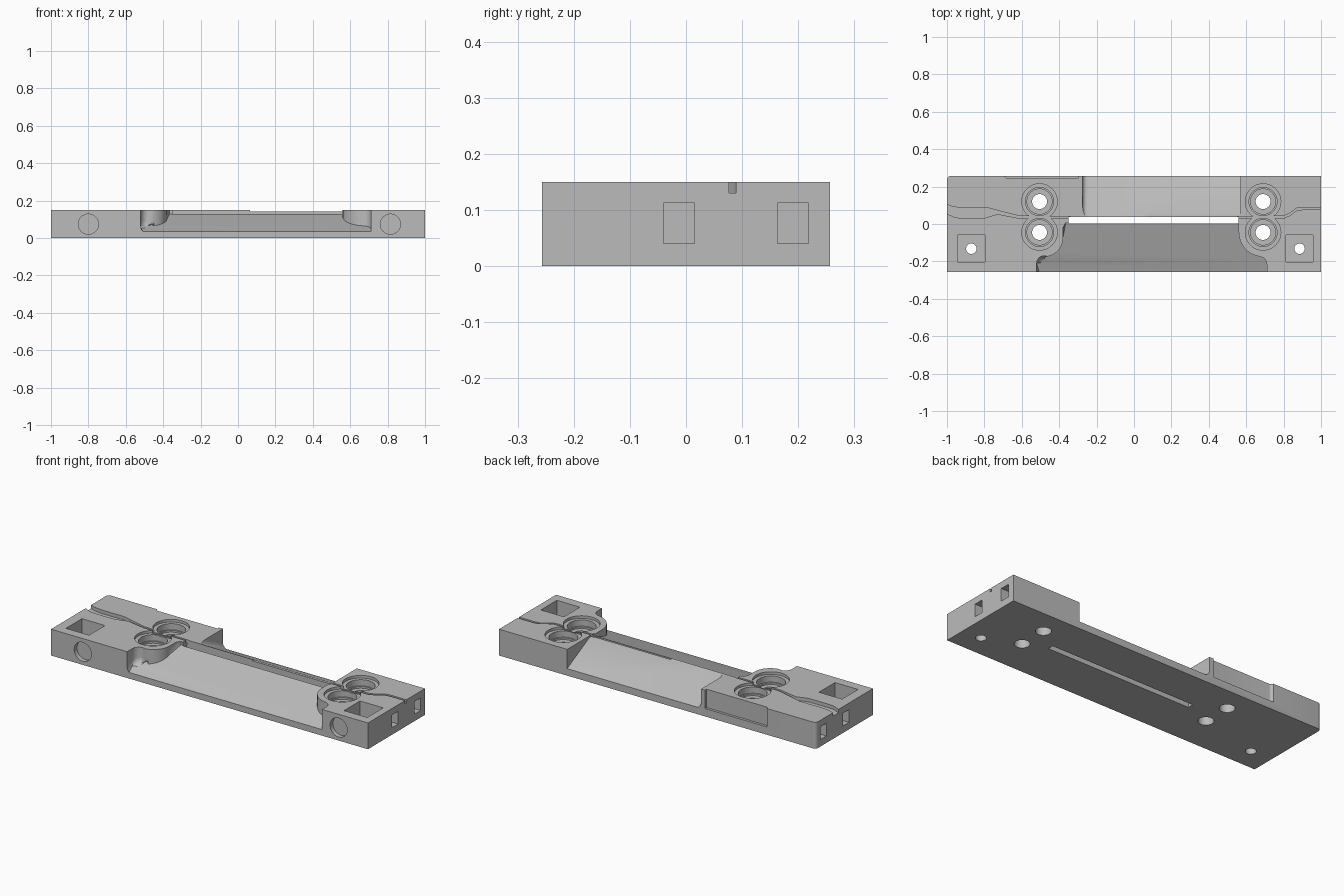
import bpy, bmesh
from math import cos, sin, pi, radians

cube = bpy.data.objects.get("Cube")
if cube:
    bpy.data.objects.remove(cube, do_unlink=True)

grey = bpy.data.materials.new("plain grey")
grey.use_nodes = True
colour = (0.5, 0.5, 0.5, 1)
grey.diffuse_color = colour
grey.node_tree.nodes["Principled BSDF"].inputs["Base Color"].default_value = colour

TOP, BACK, FRONT = 0.15, 0.257, -0.257
OVER = 0.2  # height cutters rise to, above the top face


def prism(name, outline, low, high, round_if=None):
    """Upright prism; low may be a height or a function of y."""
    floor = low if callable(low) else (lambda y: low)
    bm = bmesh.new()
    bottom = [bm.verts.new((x, y, floor(y))) for x, y in outline]
    top = [bm.verts.new((x, y, high)) for x, y in outline]
    base = bm.faces.new(bottom)
    bm.faces.new(top)
    for i in range(len(outline)):
        j = (i + 1) % len(outline)
        bm.faces.new((bottom[i], bottom[j], top[j], top[i]))
    if round_if:
        edges = [e for e in base.edges if all(round_if(v.co) for v in e.verts)]
        bmesh.ops.bevel(bm, geom=edges, offset=0.028, segments=5,
                        profile=0.5, affect='EDGES')
    bmesh.ops.recalc_face_normals(bm, faces=bm.faces)
    mesh = bpy.data.meshes.new(name)
    bm.to_mesh(mesh)
    bm.free()
    mesh.materials.append(grey)
    obj = bpy.data.objects.new(name, mesh)
    bpy.context.collection.objects.link(obj)
    return obj


def rect(x0, x1, y0, y1):
    return [(x0, y0), (x1, y0), (x1, y1), (x0, y1)]


def arc(cx, cy, r, start, end, n=10):
    angles = [radians(start + (end - start) * i / n) for i in range(n + 1)]
    return [(cx + r * cos(a), cy + r * sin(a)) for a in angles]


def circle(cx, cy, r, n=40):
    return arc(cx, cy, r, 0, 360 - 360 / n, n - 1)


def strip(path, width):
    """Outline of a groove that follows a path running along x."""
    h = width / 2
    return [(x, y - h) for x, y in path] + [(x, y + h) for x, y in reversed(path)]


# Block with one rounded corner
plate = prism("base_plate", [(-1, FRONT), (1, FRONT), (1, BACK)]
              + arc(-0.98, BACK - 0.02, 0.02, 90, 180, 6), 0, TOP)


def cut(cutter):
    cutter.hide_render = True
    mod = plate.modifiers.new("cut", 'BOOLEAN')
    mod.operation = 'DIFFERENCE'
    mod.solver = 'EXACT'
    mod.object = cutter
    bpy.context.view_layer.objects.active = plate
    bpy.ops.object.modifier_apply(modifier=mod.name)
    bpy.data.objects.remove(cutter, do_unlink=True)


def cut_prism(outline, low, high=OVER, round_if=None):
    cut(prism("cutter", outline, low, high, round_if))


# Sloping front bay, curving round the bores at both ends
left_x, right_x, low_y = -0.505, 0.69, -0.045
bay = ([(-0.52, -0.32)] + arc(-0.48, -0.21, 0.04, 180, 90, 6)
       + arc(left_x + 0.025, low_y - 0.03, 0.1, -80, 0, 10)
       + [(-0.38, -0.02), (-0.365, 0.006), (0.56, 0.006)]
       + arc(right_x, low_y, 0.13, 180, 265, 12)
       + arc(0.67, -0.215, 0.04, 85, 0, 6) + [(0.71, -0.32)])
cut_prism(bay, lambda y: 0.035 + (y - FRONT) * 0.36,
          round_if=lambda p: p.x < -0.37)

# Sloping back bay and lowered length of its ridge
cut_prism(rect(-0.275, 0.57, 0.037, 0.32),
          lambda y: 0.04 + (BACK - y) * 0.5,
          round_if=lambda p: p.x < 0)
cut_prism(rect(0.065, 0.57, 0.02, 0.06), 0.142)

# Through slot between the slopes
cut_prism(rect(-0.35, 0.56, 0.004, 0.037), -0.1)

# Shallow recess in the back face
cut_prism([(-0.3, 0.3), (-0.3, 0.243)] + arc(-0.675, 0.258, 0.015, 270, 180, 5)
          + [(-0.69, 0.3)], 0.045)

# Stepped bores
for cx in (left_x, right_x):
    for cy in (0.12, low_y):
        for r, z in ((0.095, 0.135), (0.075, 0.1), (0.067, 0.09), (0.04, -0.1)):
            cut_prism(circle(cx, cy, r), z)

# Wire grooves from the slot past the bores to the ends
cut_prism(rect(-0.56, -0.34, 0.029, 0.041), 0.13)
cut_prism(rect(0.55, 0.74, 0.029, 0.041), 0.13)
cut_prism(strip([(0.72, 0.037), (0.8, 0.037), (0.83, 0.05), (0.87, 0.078),
                 (0.9, 0.083), (1.1, 0.083)], 0.013), 0.13)
cut_prism([(-1.1, 0.055), (-1, 0.055), (-0.96, 0.036), (-0.93, 0.032),
           (-0.8, 0.032), (-0.76, 0.044), (-0.73, 0.053), (-0.62, 0.032),
           (-0.54, 0.03), (-0.54, 0.043), (-0.62, 0.045), (-0.72, 0.07),
           (-0.78, 0.086), (-0.92, 0.086), (-0.97, 0.092), (-1, 0.105),
           (-1.1, 0.105)], 0.13)

# Square pockets with a bolt hole, side sockets and round front sockets
for side in (-1, 1):
    cx = 0.885 if side > 0 else -0.87
    cut_prism(rect(cx - 0.073, cx + 0.073, -0.204, -0.06), 0.05)
    cut_prism(circle(cx, -0.132, 0.028, 24), -0.1)
    for y0 in (-0.04, 0.163):
        cut_prism(rect(*sorted((side * 0.92, side * 1.1)), y0, y0 + 0.055),
                  0.04, 0.112)
    socket = prism("cutter", circle(0, 0, 0.054, 32), 0, 0.1)
    socket.rotation_euler = (pi / 2, 0, 0)
    socket.location = (0.815 if side > 0 else -0.8, FRONT + 0.025, 0.074)
    bpy.context.view_layer.update()
    cut(socket)

bpy.ops.object.select_all(action='DESELECT')
plate.select_set(True)
bpy.context.view_layer.objects.active = plate
bpy.ops.object.shade_smooth_by_angle(angle=radians(30))
